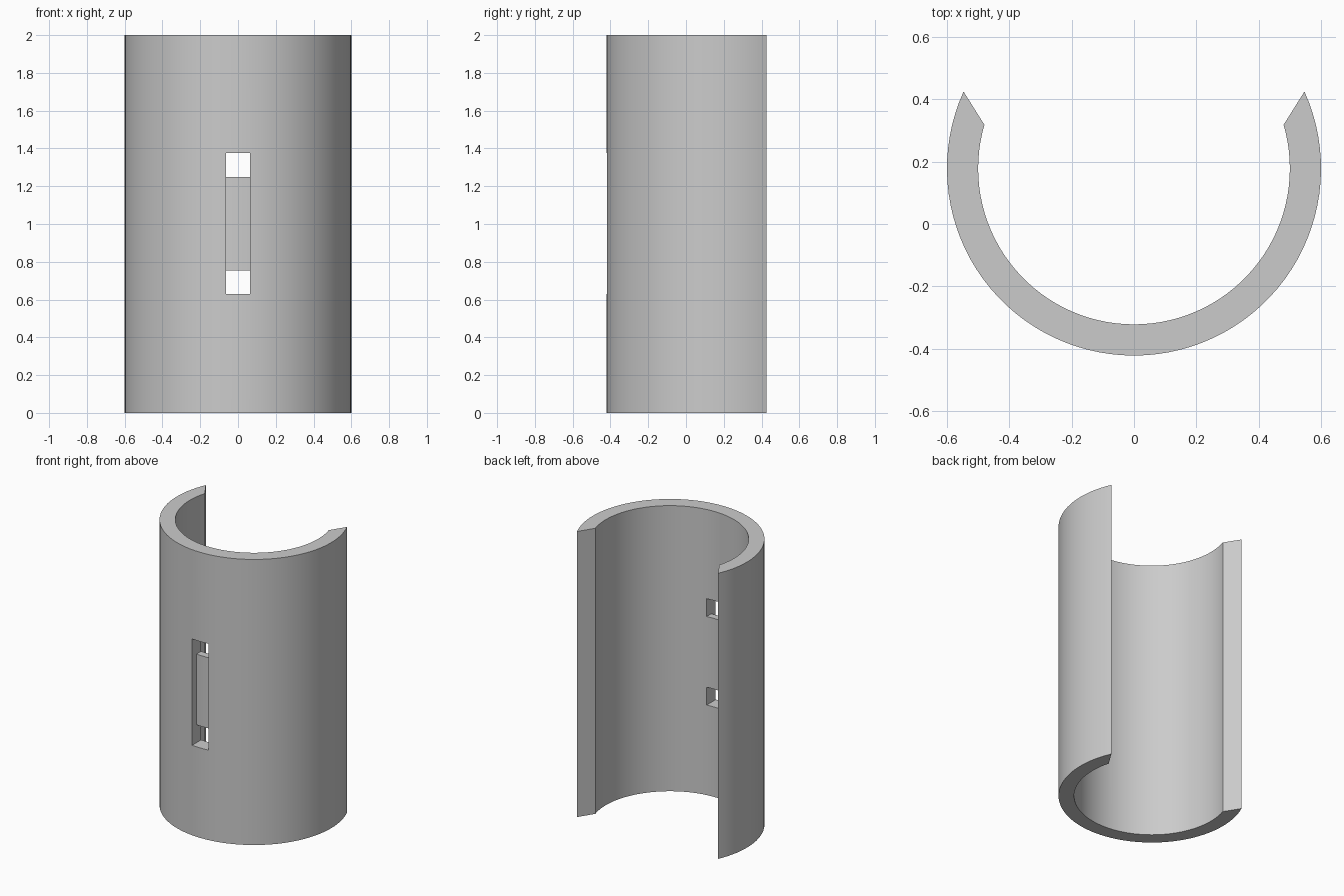
import bpy, bmesh
from math import sin, cos, radians

if "Cube" in bpy.data.objects:
    bpy.data.objects.remove(bpy.data.objects["Cube"])

CENTRE_Y = 0.178
OUTER, INNER, FLOOR = 0.6, 0.5, 0.55
HEIGHT = 2.0
HALF_SLOT = 0.0625


def arc(radius, start, end, steps):
    """Points on a circle about the tube axis, angles in degrees."""
    pts = []
    for i in range(steps + 1):
        a = radians(start + (end - start) * i / steps)
        pts.append((radius * cos(a), CENTRE_Y + radius * sin(a)))
    return pts


def prism(name, outline, z0, z1):
    """Extrude a flat outline from z0 to z1."""
    bm = bmesh.new()
    face = bm.faces.new([bm.verts.new((x, y, z0)) for x, y in outline])
    top = bmesh.ops.extrude_face_region(bm, geom=[face])
    verts = [v for v in top["geom"] if isinstance(v, bmesh.types.BMVert)]
    bmesh.ops.translate(bm, verts=verts, vec=(0, 0, z1 - z0))
    bmesh.ops.recalc_face_normals(bm, faces=bm.faces)
    mesh = bpy.data.meshes.new(name)
    bm.to_mesh(mesh)
    bm.free()
    obj = bpy.data.objects.new(name, mesh)
    bpy.context.collection.objects.link(obj)
    return obj


def cut(target, cutter):
    """Apply a boolean difference and drop the cutter."""
    cutter.hide_render = True
    mod = target.modifiers.new("cut", "BOOLEAN")
    mod.operation = "DIFFERENCE"
    mod.solver = "EXACT"
    mod.object = cutter
    bpy.context.view_layer.objects.active = target
    bpy.ops.object.modifier_apply(modifier=mod.name)
    bpy.data.objects.remove(cutter)


# Grey plastic
grey = bpy.data.materials.new("grey")
grey.use_nodes = True
colour = (0.6, 0.6, 0.6, 1)
grey.diffuse_color = colour
grey.node_tree.nodes["Principled BSDF"].inputs["Base Color"].default_value = colour

# Open tube with slanted lips at the back
outline = arc(OUTER, -204.3, 24.3, 64) + arc(INNER, 16.3, -196.3, 64)
sleeve = prism("open_sleeve", outline, 0, HEIGHT)
sleeve.data.materials.append(grey)

# Shallow strap recess in the front wall, with a curved floor
front = -0.6
recess = arc(FLOOR, -96.53, -83.47, 4) + [(HALF_SLOT, front), (-HALF_SLOT, front)]
cut(sleeve, prism("recess_cutter", recess, 0.63, 1.375))

# Strap holes through the wall at both ends of the recess
square = [(-HALF_SLOT, front), (HALF_SLOT, front), (HALF_SLOT, -0.2), (-HALF_SLOT, -0.2)]
for z0, z1 in ((0.63, 0.755), (1.25, 1.375)):
    cut(sleeve, prism("hole_cutter", square, z0, z1))

# Smooth walls, sharp rims
bpy.ops.object.select_all(action="DESELECT")
sleeve.select_set(True)
bpy.context.view_layer.objects.active = sleeve
bpy.ops.object.shade_smooth_by_angle(angle=radians(30))
